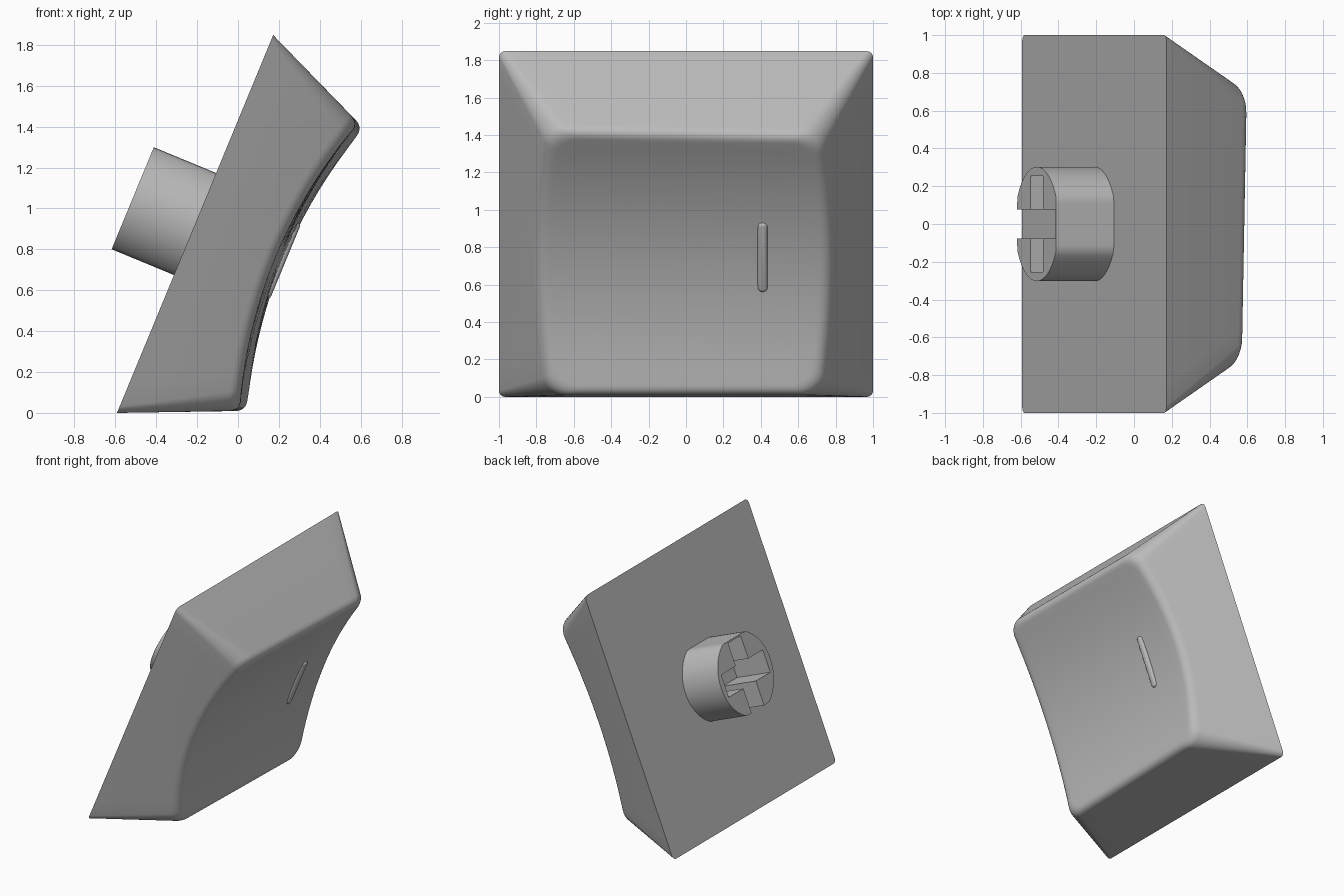
import bpy, bmesh, math
from mathutils import Matrix, Vector

cube = bpy.data.objects.get("Cube")
if cube:
    bpy.data.objects.remove(cube, do_unlink=True)

mat = bpy.data.materials.new("plain grey")
mat.use_nodes = True
GREY = (0.5, 0.5, 0.5, 1)
mat.diffuse_color = GREY
mat.node_tree.nodes["Principled BSDF"].inputs["Base Color"].default_value = GREY

# Leaning frame: local x runs across, local y up the slope, local z out of the face
TILT = math.atan2(0.382, 0.924)
across, up = Vector((0, 1, 0)), Vector((math.sin(TILT), 0, math.cos(TILT)))
FRAME = Matrix((across, up, across.cross(up))).transposed().to_4x4()
FRAME.translation = (-0.21, 0, 0.924)


def rounded_rect(hx, hy, r, side=16, corner=8):
    """Rounded rectangle outline with evenly divided sides and corners."""
    pts = []
    for i, (sx, sy) in enumerate([(1, 1), (-1, 1), (-1, -1), (1, -1)]):
        centre = Vector((sx * (hx - r), sy * (hy - r)))
        for k in range(corner + 1):
            a = math.pi / 2 * (i + k / corner)
            pts.append(centre + r * Vector((math.cos(a), math.sin(a))))
        end = pts[-1]
        length = 2 * ((hx if i % 2 == 0 else hy) - r)
        step = Vector((-sx, 0)) if i % 2 == 0 else Vector((0, -sy))
        pts += [end + step * length * k / side for k in range(1, side)]
    return pts


def make_part(name, rings, tip=None):
    """Loft through rings; close the start flat and the end flat or to a tip."""
    bm = bmesh.new()
    loops = [[bm.verts.new(p) for p in ring] for ring in rings]
    n = len(loops[0])
    for a, b in zip(loops, loops[1:]):
        for i in range(n):
            j = (i + 1) % n
            bm.faces.new((a[i], a[j], b[j], b[i]))
    bm.faces.new(loops[0][::-1])
    if tip is None:
        bm.faces.new(loops[-1])
    else:
        t = bm.verts.new(tip)
        for i in range(n):
            bm.faces.new((loops[-1][i], loops[-1][(i + 1) % n], t))
    bmesh.ops.recalc_face_normals(bm, faces=bm.faces)
    bm.transform(FRAME)
    mesh = bpy.data.meshes.new(name)
    bm.to_mesh(mesh)
    bm.free()
    mesh.materials.append(mat)
    obj = bpy.data.objects.new(name, mesh)
    bpy.context.collection.objects.link(obj)
    return obj


def smooth(obj, degrees):
    bpy.ops.object.select_all(action="DESELECT")
    obj.select_set(True)
    bpy.context.view_layer.objects.active = obj
    bpy.ops.object.shade_smooth_by_angle(angle=math.radians(degrees))


def at_height(outline, z):
    return [Vector((p.x, p.y, z)) for p in outline]


# Cap: tapering walls that meet a scooped, slightly slanted top
RIM = 0.567


def dish(x, y):
    return RIM + 0.028 * x - 0.12 * (1 - (y / 0.755) ** 2)


def on_dish(p, scale):
    return Vector((p.x * scale, p.y * scale, dish(p.x * scale, p.y * scale)))


base = at_height(rounded_rect(1, 1, 0.035), 0)
top = at_height(rounded_rect(0.72, 0.755, 0.12), RIM)
lows, edges = [], []
for b, t in zip(base, top):
    f = 1.0
    for _ in range(12):
        p = b.lerp(t, f)
        f = dish(p.x, p.y) / RIM
    edges.append(b.lerp(t, f))
    lows.append(b.lerp(t, f - 0.09))

rings = [base, lows]
for k in range(1, 8):
    s = k / 7
    ring = []
    for low, edge in zip(lows, edges):
        inner = on_dish(edge, 0.93)
        ring.append(low.lerp(edge, s).lerp(edge.lerp(inner, s), s))
    rings.append(ring)
for k in range(1, 12):
    rings.append([on_dish(e, 0.93 * (1 - k / 12)) for e in edges])
cap = make_part("key_cap", rings, Vector((0, 0, dish(0, 0))))
smooth(cap, 35)

# Raised finger bar on the dish
bar_rings = []
for inset, z in [(0, 0.42), (0, 0.462), (0.004, 0.471), (0.011, 0.477), (0.018, 0.479)]:
    outline = rounded_rect(0.027 - inset, 0.202 - inset, 0.0265 - inset, 4, 6)
    bar_rings.append([p + Vector((0.41, 0, 0)) for p in at_height(outline, z)])
smooth(make_part("finger_bar", bar_rings), 45)

# Mounting stem: round post with two flats and a cross-shaped socket
DEPTH = 0.33
FLAT = 0.27
circle = []
for k in range(64):
    a = math.tau * k / 64
    circle.append(Vector((0.303 * math.cos(a),
                          max(-FLAT, min(FLAT, 0.303 * math.sin(a))))))
stem = make_part("mounting_stem", [at_height(circle, 0.01), at_height(circle, -DEPTH)])


def box(name, x0, x1, y0, y1):
    corners = [Vector(c) for c in ((x0, y0), (x1, y0), (x1, y1), (x0, y1))]
    return make_part(name, [at_height(corners, -0.02), at_height(corners, -DEPTH - 0.1)])


cutters = [box("long_slot", -0.077, 0.077, -0.4, FLAT - 0.012),
           box("cross_slot", -0.255, 0.255, -0.085, 0.085)]
for cutter in cutters:
    mod = stem.modifiers.new("socket", "BOOLEAN")
    mod.operation = "DIFFERENCE"
    mod.solver = "EXACT"
    mod.object = cutter
    cutter.hide_render = True
bpy.context.view_layer.update()
cut = stem.evaluated_get(bpy.context.evaluated_depsgraph_get())
stem_mesh = bpy.data.meshes.new_from_object(cut)
stem.modifiers.clear()
stem.data = stem_mesh
for cutter in cutters:
    bpy.data.objects.remove(cutter, do_unlink=True)
smooth(stem, 30)
